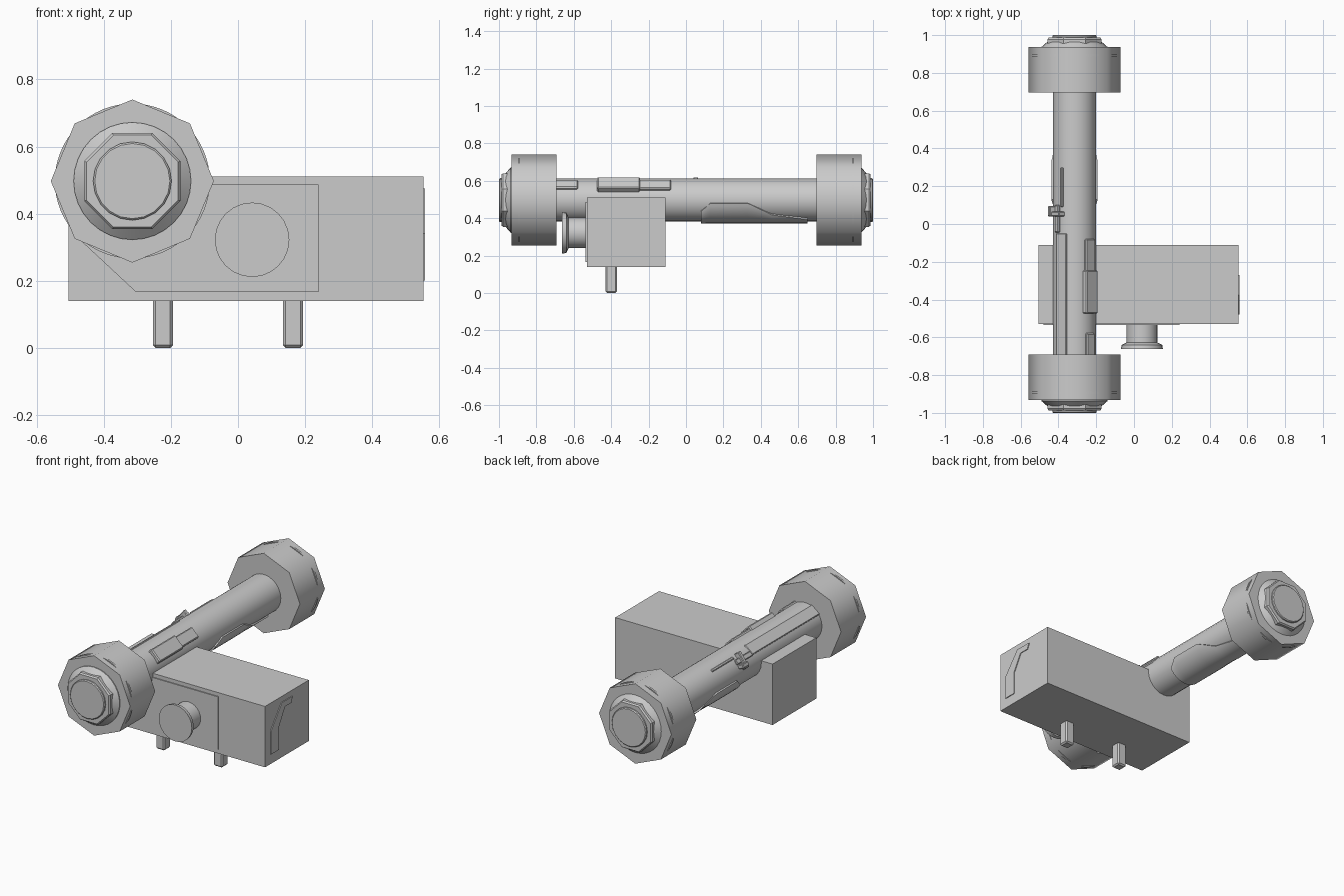
import bpy, bmesh, math
from mathutils import Matrix, Vector

if bpy.data.objects.get("Cube"):
    bpy.data.objects.remove(bpy.data.objects["Cube"])

grey = bpy.data.materials.new("plain grey")
grey.use_nodes = True
grey.diffuse_color = (0.6, 0.6, 0.6, 1)
grey.node_tree.nodes["Principled BSDF"].inputs["Base Color"].default_value = (0.6, 0.6, 0.6, 1)

AXIS = Vector((-0.315, 0, 0.497))   # centre line of the tube


def finish(name, bm, smooth=None):
    bmesh.ops.recalc_face_normals(bm, faces=bm.faces)
    mesh = bpy.data.meshes.new(name)
    bm.to_mesh(mesh)
    bm.free()
    mesh.materials.append(grey)
    obj = bpy.data.objects.new(name, mesh)
    bpy.context.collection.objects.link(obj)
    if smooth:
        bpy.ops.object.select_all(action='DESELECT')
        obj.select_set(True)
        bpy.context.view_layer.objects.active = obj
        bpy.ops.object.shade_smooth_by_angle(angle=math.radians(smooth))
    return obj


def lathe(name, centre, profile, sides, turn=0, smooth=None):
    """Revolve (y, radius) points around a line along y, with closed ends."""
    bm = bmesh.new()
    rings = []
    for y, r in profile:
        angles = [math.radians(turn) + math.tau * i / sides for i in range(sides)]
        rings.append([bm.verts.new((centre.x + r * math.cos(a), y, centre.z + r * math.sin(a)))
                      for a in angles])
    for a, b in zip(rings, rings[1:]):
        for i in range(sides):
            j = (i + 1) % sides
            bm.faces.new((a[i], a[j], b[j], b[i]))
    bm.faces.new(rings[0])
    bm.faces.new(rings[-1])
    return finish(name, bm, smooth)


def block(name, low, high, bevel=0, matrix=None):
    bm = bmesh.new()
    low, high = Vector(low), Vector(high)
    bmesh.ops.create_cube(bm, size=1)
    for v in bm.verts:
        v.co = (low + high) / 2 + v.co * (high - low)
    if bevel:
        bmesh.ops.bevel(bm, geom=bm.edges[:], offset=bevel, segments=1, affect='EDGES')
    if matrix:
        bm.transform(matrix)
    return finish(name, bm)


def on_tube(name, angle, y0, y1, width, inner, outer, bevel=0.006):
    """Block lying along the tube, at an angle measured from +x."""
    m = Matrix.Translation(AXIS) @ Matrix.Rotation(-math.radians(angle), 4, 'Y')
    return block(name, (inner, y0, -width / 2), (outer, y1, width / 2), bevel, m)


def plate(name, points, offset):
    """Extrude a flat outline by an offset vector."""
    bm = bmesh.new()
    face = bm.faces.new([bm.verts.new(p) for p in points])
    new = bmesh.ops.extrude_face_region(bm, geom=[face])["geom"]
    bmesh.ops.translate(bm, vec=offset, verts=[v for v in new if isinstance(v, bmesh.types.BMVert)])
    return finish(name, bm)


# Main tube
lathe("tube", AXIS, [(-0.95, 0.115), (0.95, 0.115)], 24, smooth=40)

# End caps, each with a nut, a sloped collar and an end disc
for side, place in ((-1, "front"), (1, "rear")):
    s = side
    shift = 0.005 if s > 0 else 0
    lathe(place + "_cap", AXIS, [(s * 0.692 + shift, 0.243), (s * 0.932 + shift, 0.243)],
          8, smooth=50)
    lathe(place + "_cap_ridge", AXIS, [(s * 0.887, 0.231), (s * 0.899, 0.231)], 64, smooth=40)
    lathe(place + "_collar", AXIS, [(s * 0.92, 0.175), (s * 0.937, 0.175), (s * 0.965, 0.143)],
          32, smooth=40)
    lathe(place + "_nut", AXIS, [(s * 0.93, 0.155), (s * 0.978, 0.155), (s * 0.987, 0.148)],
          8, 22.5)
    lathe(place + "_end_disc", AXIS, [(s * 0.95, 0.117), (s * 0.995, 0.117), (s, 0.112)],
          20, smooth=40)

# Control box and its raised panels
block("control_box", (-0.505, -0.53, 0.14), (0.553, -0.11, 0.51))
outline = [(-0.305, 0.167), (0.24, 0.167), (0.24, 0.487), (-0.48, 0.487), (-0.48, 0.33)]
plate("front_panel", [(x, -0.53, z) for x, z in outline], (0, -0.006, 0))
outline = [(-0.48, 0.2), (-0.48, 0.34), (-0.375, 0.475), (-0.27, 0.475), (-0.285, 0.44),
           (-0.345, 0.44), (-0.405, 0.335), (-0.405, 0.2)]
plate("side_handle", [(0.553, y, z) for y, z in outline], (0.005, 0, 0))

# Eyepiece on the front of the box
lathe("eyepiece", Vector((0.042, 0, 0.322)),
      [(-0.5, 0.082), (-0.628, 0.082), (-0.64, 0.108), (-0.662, 0.111)], 24, smooth=40)

# Pegs under the box
for name, x in (("right_peg", -0.224), ("left_peg", 0.164)):
    block(name, (x - 0.03, -0.43, 0), (x + 0.03, -0.37, 0.16), 0.008)

# Fittings on the upper left of the tube
on_tube("latch_housing", 45, -0.475, -0.245, 0.086, 0.07, 0.135)
on_tube("latch_slide", 45, -0.26, -0.08, 0.07, 0.07, 0.124)
on_tube("front_clip", 45, -0.7, -0.578, 0.06, 0.07, 0.125)

# Fittings on the upper right of the tube
on_tube("long_rail", 128, -0.7, -0.05, 0.07, 0.07, 0.117, 0.004)
on_tube("catch_base", 140, -0.045, 0.1, 0.03, 0.09, 0.125, 0.004)
on_tube("catch_arm", 143, 0.04, 0.065, 0.1, 0.1, 0.14, 0.004)
on_tube("catch_hook", 155, 0.04, 0.095, 0.025, 0.1, 0.15, 0.004)
on_tube("catch_rod", 125, 0.09, 0.3, 0.016, 0.1, 0.12, 0.004)

# Tapered cradle wrapped around the underside of the tube
bm = bmesh.new()
rows = []
steps = 20
for y, half in ((0.08, 60), (0.13, 82), (0.33, 82), (0.46, 50), (0.6, 38), (0.65, 32)):
    row = []
    for r in (0.112, 0.124):
        for i in range(steps + 1):
            k = i if r > 0.12 else steps - i
            a = math.radians(-90 - half + 2 * half * k / steps)
            row.append(bm.verts.new((AXIS.x + r * math.cos(a), y, AXIS.z + r * math.sin(a))))
    rows.append(row)
for a, b in zip(rows, rows[1:]):
    for i in range(len(a)):
        j = (i + 1) % len(a)
        bm.faces.new((a[i], a[j], b[j], b[i]))
for row in (rows[0], rows[-1]):
    for i in range(steps):
        j = 2 * steps + 1 - i
        bm.faces.new((row[i], row[i + 1], row[j - 1], row[j]))
finish("cradle", bm, 40)
